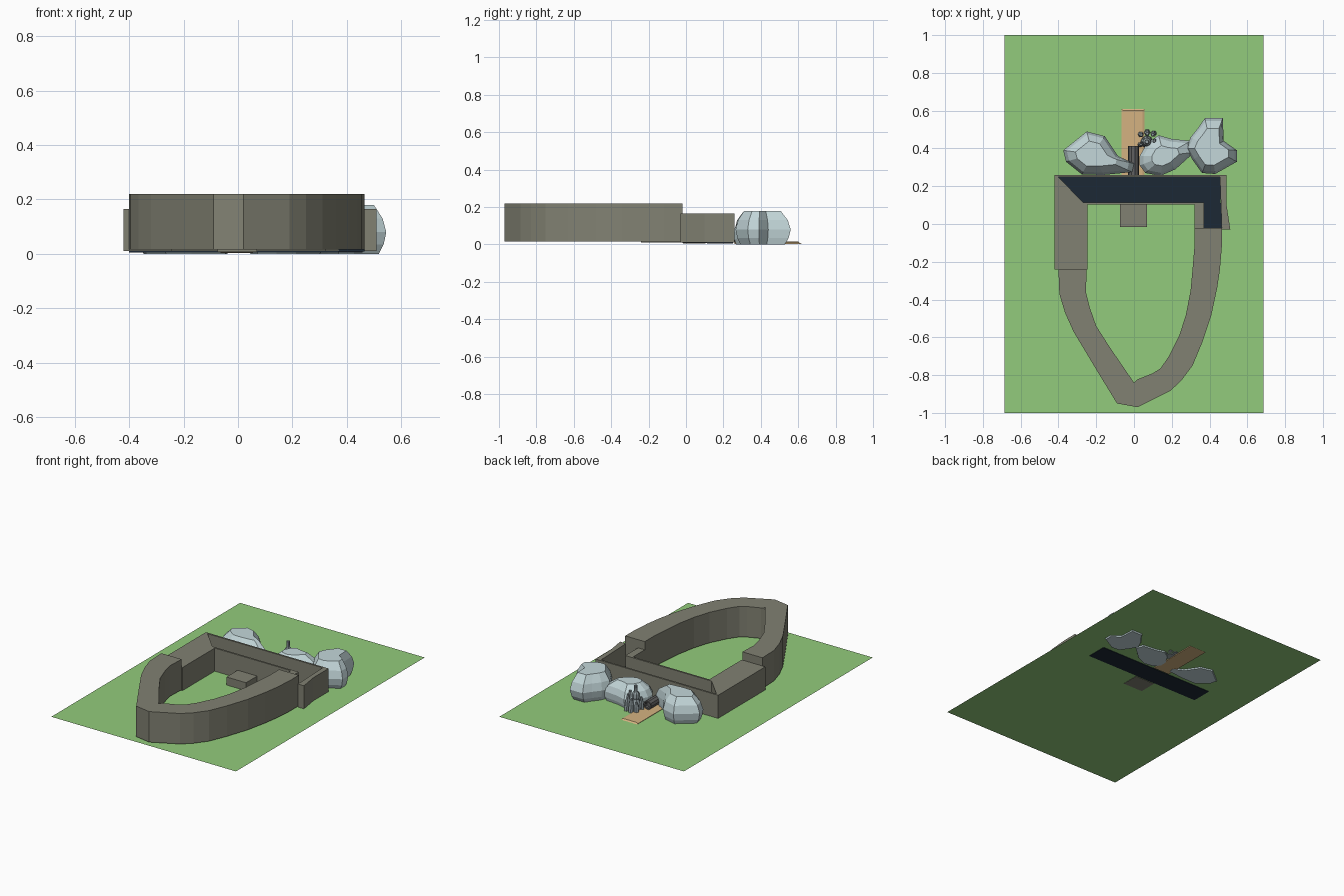
import bpy, bmesh, math
from mathutils import Vector


def material(name, rgb):
    m = bpy.data.materials.new(name)
    m.diffuse_color = (*rgb, 1)
    return m


GRASS = material("grass", (0.29, 0.60, 0.20))
STONE = material("stone", (0.22, 0.22, 0.17))
DARK = material("dark_floor", (0.012, 0.022, 0.035))
ROCK = material("pale_rock", (0.55, 0.68, 0.70))
WOOD = material("wood", (0.66, 0.45, 0.22))
METAL = material("metal", (0.12, 0.12, 0.12))
SPIRE = material("spire_rock", (0.30, 0.36, 0.38))


def loft(name, rings, mat):
    """Closed solid through rings of matching 3D points."""
    bm = bmesh.new()
    vs = [[bm.verts.new(p) for p in r] for r in rings]
    n = len(vs[0])
    for a, b in zip(vs, vs[1:]):
        for i in range(n):
            j = (i + 1) % n
            bm.faces.new((a[i], a[j], b[j], b[i]))
    bm.faces.new(vs[0][::-1])
    bm.faces.new(vs[-1])
    bmesh.ops.recalc_face_normals(bm, faces=bm.faces[:])
    me = bpy.data.meshes.new(name)
    bm.to_mesh(me)
    bm.free()
    me.materials.append(mat)
    ob = bpy.data.objects.new(name, me)
    bpy.context.collection.objects.link(ob)
    return ob


def prism(name, outline, z0, z1, mat):
    return loft(name, [[(x, y, z) for x, y in outline] for z in (z0, z1)], mat)


def box(name, x0, x1, y0, y1, z0, z1, mat):
    return prism(name, [(x0, y0), (x1, y0), (x1, y1), (x0, y1)], z0, z1, mat)


def boulder(name, outline, centre, levels):
    """Low-poly rock: outline scaled about a centre at each (z, scale) level."""
    c = Vector(centre)
    rings = []
    for z, s in levels:
        pts = [c + (Vector(p) - c) * s for p in outline]
        rings.append([(p.x, max(p.y, 0.255), z) for p in pts])
    return loft(name, rings, ROCK)


def turned(name, base, profile, sides, mat, lean=(0, 0)):
    """Upright round part from (radius, height) steps."""
    rings = []
    for r, h in profile:
        rings.append([(base[0] + lean[0] * h + r * math.cos(2 * math.pi * i / sides),
                       base[1] + lean[1] * h + r * math.sin(2 * math.pi * i / sides),
                       base[2] + h) for i in range(sides)])
    return loft(name, rings, mat)


# Ground sheet
me = bpy.data.meshes.new("ground_sheet")
me.from_pydata([(-0.685, -1, 0.008), (0.685, -1, 0.008), (0.685, 1, 0.008), (-0.685, 1, 0.008)],
               [], [(0, 1, 2, 3)])
me.materials.append(GRASS)
bpy.context.collection.objects.link(bpy.data.objects.new("ground_sheet", me))

# Tall curved wall
outer = [(-0.40, -0.24), (-0.395, -0.37), (-0.365, -0.47), (-0.32, -0.57), (-0.20, -0.77),
         (-0.09, -0.95), (0.02, -0.97), (0.19, -0.885), (0.25, -0.83), (0.31, -0.75),
         (0.36, -0.63), (0.41, -0.48), (0.44, -0.34), (0.455, -0.24), (0.465, -0.12), (0.465, -0.02)]
inner = [(-0.25, -0.24), (-0.255, -0.36), (-0.235, -0.44), (-0.20, -0.54), (-0.13, -0.65),
         (0.0, -0.84), (0.02, -0.822), (0.10, -0.79), (0.14, -0.765), (0.185, -0.70),
         (0.24, -0.59), (0.275, -0.48), (0.30, -0.35), (0.31, -0.24), (0.32, -0.12), (0.32, -0.02)]
strip = [[(*o, 0.015), (*i, 0.015), (*i, 0.22), (*o, 0.22)] for o, i in zip(outer, inner)]
loft("curved_wall", strip, STONE)

# Lower rear wall: solid left wing, open trench along the back and right
prism("rear_wall", [(-0.42, -0.24), (-0.42, 0.26), (0.49, 0.26), (0.49, 0.10), (0.51, -0.03),
                    (0.465, -0.03), (0.455, 0.248), (-0.40, 0.248), (-0.27, 0.115), (0.37, 0.115),
                    (0.37, -0.02), (0.32, -0.02), (0.32, 0.103), (-0.245, 0.103), (-0.245, -0.24)],
      0.01, 0.165, STONE)
box("trench_floor", -0.40, 0.458, 0.112, 0.25, 0.005, 0.016, DARK)
box("side_trench_floor", 0.368, 0.465, -0.02, 0.112, 0.009, 0.016, DARK)

# Step block inside the yard
box("step_block", -0.075, 0.07, -0.015, 0.105, 0.006, 0.062, STONE)

# Boulders behind the rear wall
levels = [(0.0, 0.82), (0.035, 0.94), (0.08, 1.0), (0.13, 0.88), (0.175, 0.58)]
boulder("left_boulder", [(-0.375, 0.39), (-0.25, 0.49), (-0.155, 0.465), (-0.085, 0.36),
                         (0.0, 0.32), (-0.01, 0.275), (-0.16, 0.26), (-0.275, 0.262), (-0.36, 0.33)],
        (-0.22, 0.37), levels)
boulder("right_boulder", [(0.275, 0.40), (0.30, 0.46), (0.34, 0.51), (0.375, 0.56), (0.47, 0.56),
                          (0.475, 0.44), (0.545, 0.39), (0.545, 0.33), (0.43, 0.265), (0.36, 0.27),
                          (0.31, 0.34)],
        (0.41, 0.40), [(0, 0.8), (0.035, 0.93), (0.08, 1.0), (0.13, 0.9), (0.18, 0.66)])
boulder("middle_boulder", [(0.03, 0.31), (0.03, 0.36), (0.07, 0.43), (0.13, 0.47), (0.20, 0.45),
                           (0.30, 0.44), (0.32, 0.38), (0.22, 0.29), (0.14, 0.255), (0.06, 0.27)],
        (0.16, 0.36), [(0, 0.88), (0.03, 0.97), (0.07, 1.0), (0.11, 0.85), (0.15, 0.5)])

# Wooden plank with bevelled edges
loft("plank", [[(-0.065, 0.26, 0.002), (0.055, 0.26, 0.002), (0.055, 0.62, 0.002), (-0.065, 0.62, 0.002)],
               [(-0.065, 0.26, 0.011), (0.055, 0.26, 0.011), (0.055, 0.605, 0.011), (-0.065, 0.605, 0.011)],
               [(-0.055, 0.26, 0.015), (0.045, 0.26, 0.015), (0.045, 0.60, 0.015), (-0.055, 0.60, 0.015)]],
     WOOD)

# Pipe lying on the plank
loft("pipe", [[(-0.003 + r * math.cos(math.pi * i / 5), y, 0.045 + r * math.sin(math.pi * i / 5))
               for i in range(10)]
              for r, y in ((0.03, 0.26), (0.03, 0.412), (0.021, 0.412), (0.021, 0.39))], METAL)

# Cluster of slim spires beside the pipe
turned("main_spire", (0.068, 0.435, 0.005),
       [(0.034, 0), (0.03, 0.05), (0.02, 0.075), (0.024, 0.085), (0.022, 0.11), (0.012, 0.125), (0.01, 0.165)],
       8, SPIRE)
for k, (x, y, r, h) in enumerate([(0.035, 0.475, 0.016, 0.07), (0.07, 0.485, 0.017, 0.09),
                                  (0.105, 0.48, 0.016, 0.11), (0.115, 0.44, 0.016, 0.12),
                                  (0.032, 0.42, 0.014, 0.09)]):
    turned(f"small_spire_{k + 1}", (x, y, 0.005),
           [(r, 0), (r * 0.9, h * 0.6), (r * 0.45, h)], 6, SPIRE,
           lean=((0.068 - x) * 1.5, (0.435 - y) * 1.5))
